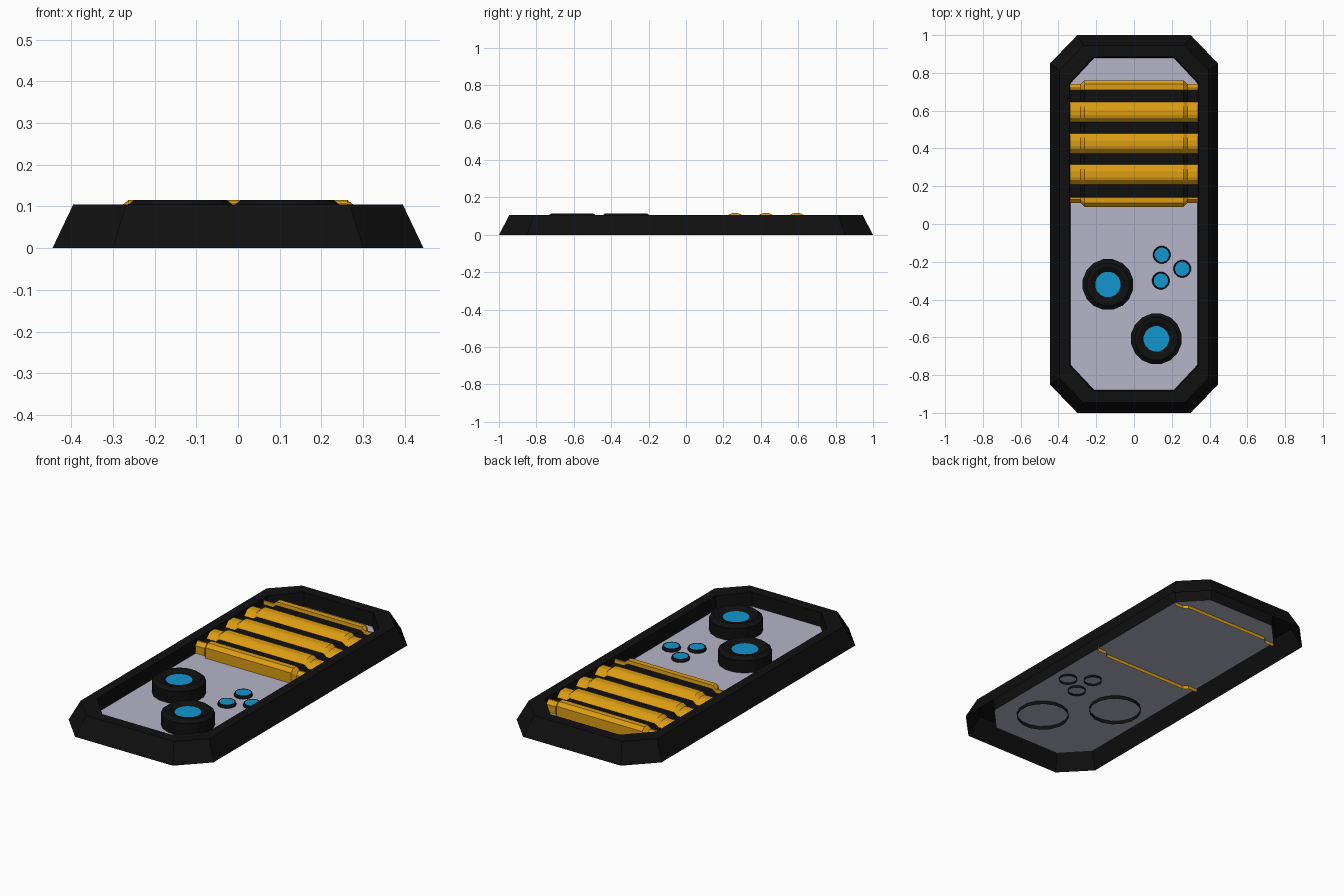
import bpy, bmesh, math

if "Cube" in bpy.data.objects:
    bpy.data.objects.remove(bpy.data.objects["Cube"])


def material(name, rgb):
    m = bpy.data.materials.new(name)
    m.diffuse_color = (*rgb, 1)
    m.use_nodes = True
    m.node_tree.nodes["Principled BSDF"].inputs["Base Color"].default_value = m.diffuse_color
    return m


BLACK = material("black", (0.005, 0.005, 0.005))
GOLD = material("gold", (0.72, 0.34, 0.006))
BLUE = material("blue", (0.006, 0.30, 0.62))
PALE = material("pale_panel", (0.46, 0.46, 0.58))
PANEL_Z = 0.03


def make_object(name, bm, mats, recalc=True):
    if recalc:
        bmesh.ops.recalc_face_normals(bm, faces=bm.faces)
    me = bpy.data.meshes.new(name)
    bm.to_mesh(me)
    bm.free()
    for m in mats:
        me.materials.append(m)
    ob = bpy.data.objects.new(name, me)
    bpy.context.collection.objects.link(ob)
    return ob


def octagon(w, l, cx, cy, z):
    """Rectangle of half size w, l with chamfered corners starting at cx, cy."""
    return [(w, -cy, z), (w, cy, z), (cx, l, z), (-cx, l, z),
            (-w, cy, z), (-w, -cy, z), (-cx, -l, z), (cx, -l, z)]


def bridge(bm, rings, closed=True):
    """Join successive rings of points with quads; returns vertex rings."""
    vr = [[bm.verts.new(p) for p in r] for r in rings]
    n = len(vr[0])
    for a, b in zip(vr, vr[1:]):
        for i in range(n if closed else n - 1):
            j = (i + 1) % n
            f = bm.faces.new((a[i], a[j], b[j], b[i]))
            f.material_index = 0
    return vr


# Sloped outer frame, open underneath, with a wall down to the panel
bm = bmesh.new()
bridge(bm, [octagon(0.445, 1.0, 0.30, 0.85, 0),
            octagon(0.395, 0.945, 0.268, 0.815, 0.105),
            octagon(0.342, 0.885, 0.213, 0.748, 0.105),
            octagon(0.337, 0.88, 0.21, 0.745, PANEL_Z)])
make_object("frame", bm, [BLACK])

# Recessed face panel
bm = bmesh.new()
bm.faces.new([bm.verts.new(p) for p in octagon(0.337, 0.88, 0.21, 0.745, PANEL_Z)])
make_object("face_panel", bm, [PALE], recalc=False)

# Ribbed grille: (y, z, colour of the strip that follows; 0 gold, 1 black)
profile = [(0.09, 0.012, 0), (0.09, 0.088, 0), (0.11, 0.107, 0), (0.14, 0.107, 0),
           (0.142, 0.088, 1)]
for c in (0.262, 0.427, 0.592):
    profile += [(c - 0.053, 0.088, 0), (c - 0.03, 0.111, 0), (c - 0.015, 0.116, 0),
                (c + 0.015, 0.116, 0), (c + 0.03, 0.111, 0), (c + 0.053, 0.088, 1)]
profile += [(0.708, 0.088, 0), (0.71, 0.107, 0), (0.74, 0.107, 0),
            (0.76, 0.088, 0), (0.76, 0.012, 0)]


def station(x, drop):
    """Grille cross-section at x; drop shrinks it for the lower end pieces."""
    pts = []
    for y, z, _ in profile:
        if y < 0.13:
            y += drop
        elif y > 0.72:
            y -= drop
        pts.append((x, y, z - drop * 0.8 if z > 0.05 else z))
    return pts


bm = bmesh.new()
stations = [(-0.34, 0.02), (-0.282, 0.02), (-0.262, 0),
            (0.262, 0), (0.282, 0.02), (0.34, 0.02)]
bridge(bm, [station(x, d) for x, d in stations], closed=False)
bm.faces.ensure_lookup_table()
strips = len(profile) - 1
for i, f in enumerate(bm.faces):
    f.material_index = profile[i % strips][2]
bmesh.ops.recalc_face_normals(bm, faces=bm.faces)
if sum(f.normal.z * f.calc_area() for f in bm.faces) < 0:
    bmesh.ops.reverse_faces(bm, faces=bm.faces)
make_object("ribbed_grille", bm, [GOLD, BLACK], recalc=False)


# Round controls: black turned body, open underneath, with a blue cap
def control(name, x, y, outline, sides):
    bm = bmesh.new()
    rings = [[(x + r * math.cos(2 * math.pi * (k + 0.5) / sides),
               y + r * math.sin(2 * math.pi * (k + 0.5) / sides), z)
              for k in range(sides)] for r, z in outline]
    last = bridge(bm, rings)[-1]
    cap = bm.faces.new(last)
    cap.material_index = 1
    bmesh.ops.recalc_face_normals(bm, faces=bm.faces)
    if cap.normal.z < 0:
        bmesh.ops.reverse_faces(bm, faces=bm.faces)
    make_object(name, bm, [BLACK, BLUE], recalc=False)


KNOB = [(0.136, 0.01), (0.136, 0.098), (0.114, 0.115), (0.095, 0.115), (0.068, 0.101)]
BUTTON = [(0.047, 0.018), (0.047, 0.04), (0.044, 0.047), (0.038, 0.046)]
for i, (x, y) in enumerate([(-0.138, -0.32), (0.118, -0.608)]):
    control(f"dial_{i + 1}", x, y, KNOB, 16)
for i, (x, y) in enumerate([(0.147, -0.163), (0.255, -0.237), (0.142, -0.30)]):
    control(f"small_button_{i + 1}", x, y, BUTTON, 16)
